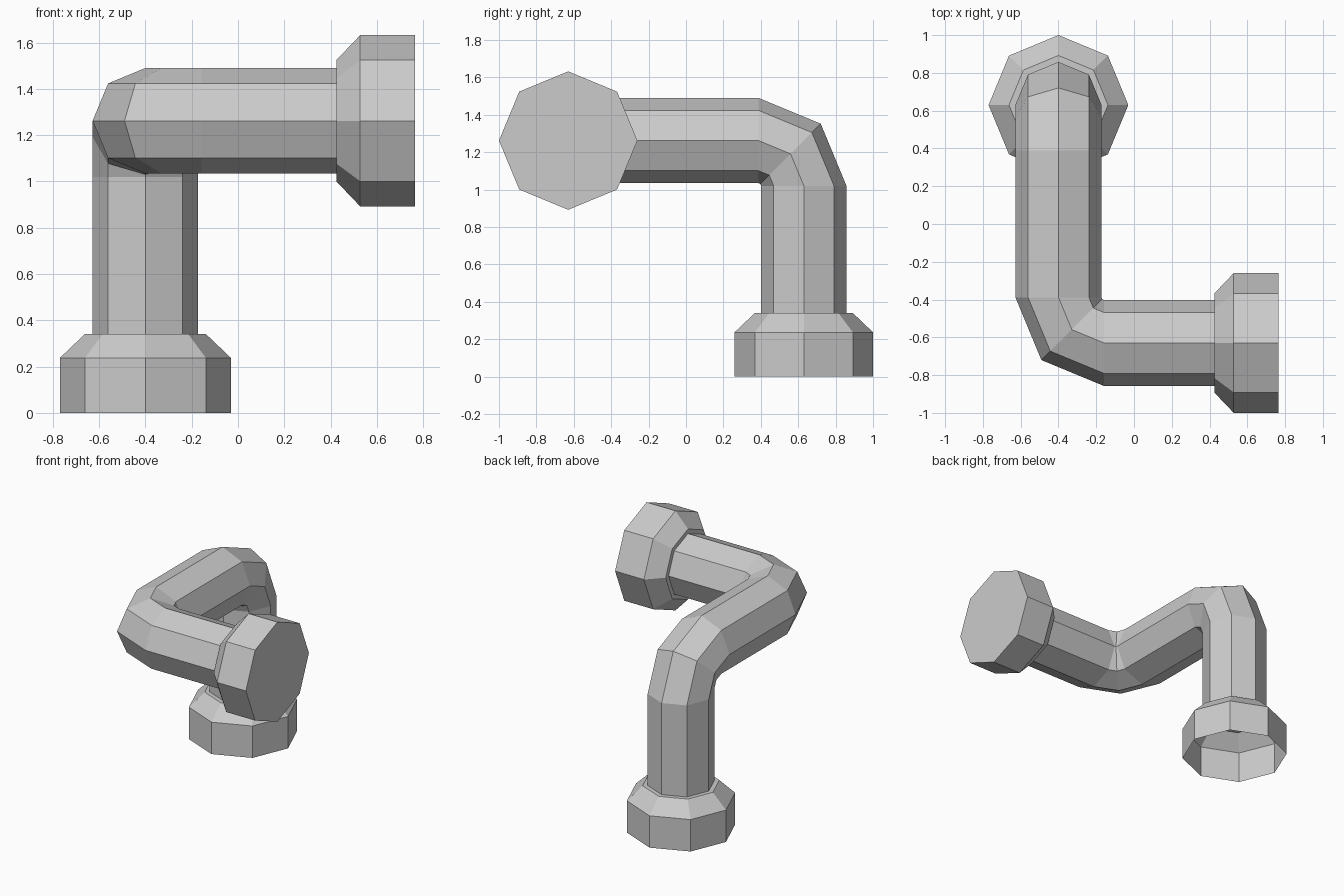
import bpy, bmesh, math
from mathutils import Vector

if "Cube" in bpy.data.objects:
    bpy.data.objects.remove(bpy.data.objects["Cube"])

SIDES = 8
X, Y, Z = Vector((1, 0, 0)), Vector((0, 1, 0)), Vector((0, 0, 1))
PX, PY, PZ = -0.40, 0.63, 1.262      # pipe centre lines
R, BEND = 0.228, 0.242               # pipe radius, bend radius


def loft(name, rings, cap=False):
    """Skin octagonal rings given as (centre, u axis, v axis, radius)."""
    bm = bmesh.new()
    loops = []
    for c, u, v, r in rings:
        angles = [2 * math.pi * i / SIDES for i in range(SIDES)]
        loops.append([bm.verts.new(c + r * (u * math.cos(a) + v * math.sin(a))) for a in angles])
    for a, b in zip(loops, loops[1:]):
        for i in range(SIDES):
            j = (i + 1) % SIDES
            bm.faces.new((a[i], a[j], b[j], b[i]))
    if cap:
        bm.faces.new(loops[-1])
    bmesh.ops.recalc_face_normals(bm, faces=bm.faces)
    mesh = bpy.data.meshes.new(name)
    bm.to_mesh(mesh)
    bm.free()
    obj = bpy.data.objects.new(name, mesh)
    bpy.context.collection.objects.link(obj)
    return obj


# Pipe: riser, two 90 degree elbows, outlet run
rings = [(Vector((PX, PY, 0.34)), X, Y, R)]
pivot = Vector((PX, PY - BEND, PZ - BEND))
for deg in (0, 45, 90):
    a = math.radians(deg)
    v = Y * math.cos(a) + Z * math.sin(a)
    rings.append((pivot + v * BEND, X, v, R))
pivot = Vector((PX + BEND, -PY + BEND, PZ))
for deg in (0, 45, 90):
    a = math.radians(deg)
    u = X * math.cos(a) + Y * math.sin(a)
    rings.append((pivot - u * BEND, u, Z, R))
rings.append((Vector((0.425, -PY, PZ)), Y, Z, R))
loft("pipe", rings)

# Collars: (distance from mouth, radius), open at the base, closed at the outlet
profile = [(0.34, R), (0.34, 0.262), (0.237, 0.37), (0, 0.37)]
loft("base_collar", [(Vector((PX, PY, d)), X, Y, r) for d, r in profile])
loft("outlet_collar", [(Vector((0.765 - d, -PY, PZ)), Y, Z, r) for d, r in profile], cap=True)
